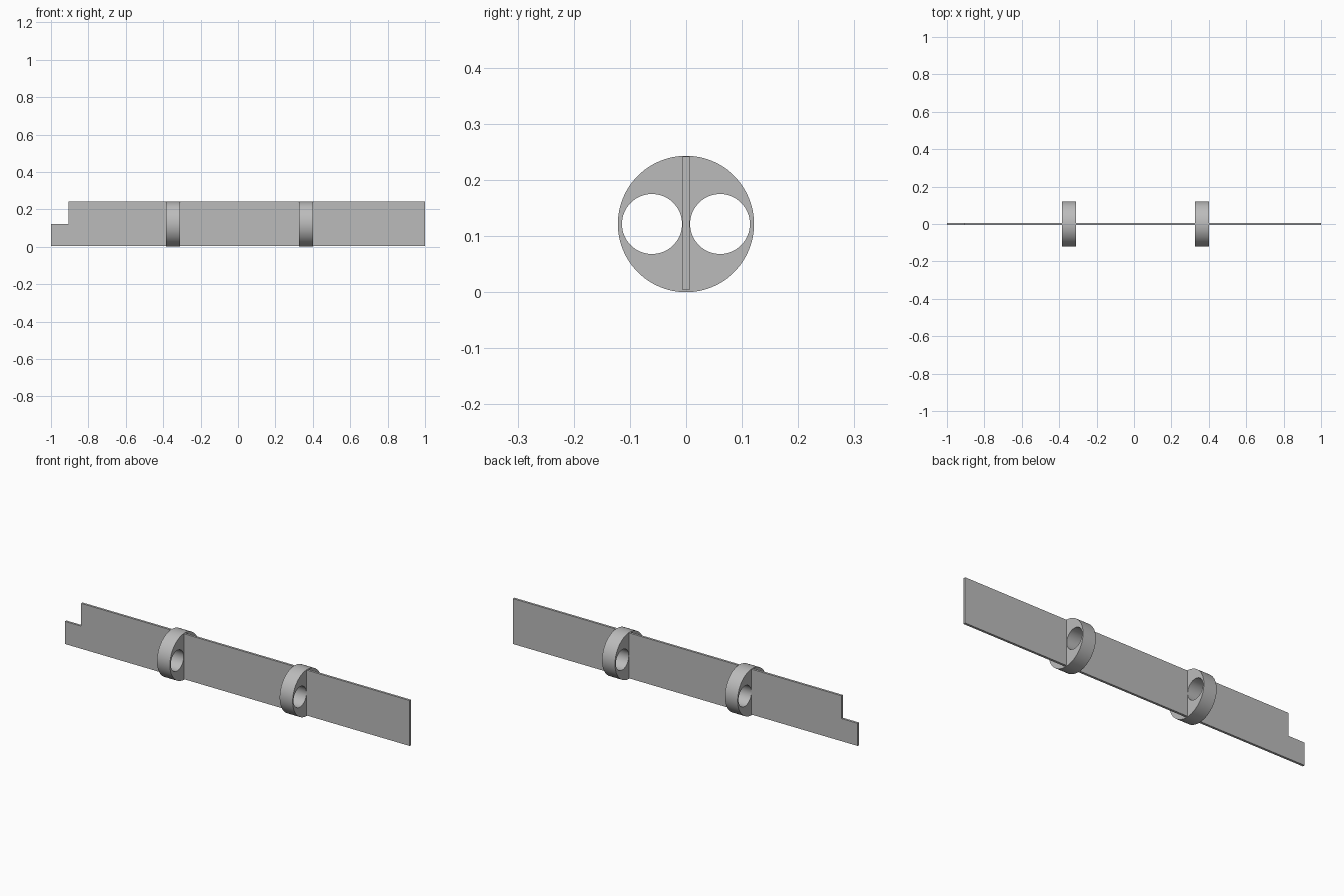
import bpy, bmesh, math
from mathutils import Vector

if "Cube" in bpy.data.objects:
    bpy.data.objects.remove(bpy.data.objects["Cube"])

R = 0.1215          # collar radius, also the axis height
grey = bpy.data.materials.new("mid grey")
grey.diffuse_color = (0.5, 0.5, 0.5, 1)
grey.use_nodes = True
grey.node_tree.nodes["Principled BSDF"].inputs["Base Color"].default_value = grey.diffuse_color


def loop(bm, pts):
    verts = [bm.verts.new(p) for p in pts]
    return [bm.edges.new((verts[i - 1], v)) for i, v in enumerate(verts)]


def circle(x, y, r, n):
    return [(x, y + r * math.cos(2 * math.pi * i / n),
             R + r * math.sin(2 * math.pi * i / n)) for i in range(n)]


def extruded(name, loops, offset, smooth=False):
    """Fill the closed outlines (inner ones become holes) and extrude them."""
    bm = bmesh.new()
    edges = [e for pts in loops for e in loop(bm, pts)]
    if len(loops) == 1:
        bmesh.ops.contextual_create(bm, geom=edges)
    else:
        bmesh.ops.triangle_fill(bm, edges=edges, use_beauty=True)
    ext = bmesh.ops.extrude_face_region(bm, geom=bm.faces[:], use_keep_orig=True)
    moved = [g for g in ext["geom"] if isinstance(g, bmesh.types.BMVert)]
    bmesh.ops.translate(bm, verts=moved, vec=Vector(offset))
    bmesh.ops.recalc_face_normals(bm, faces=bm.faces[:])
    mesh = bpy.data.meshes.new(name)
    bm.to_mesh(mesh)
    bm.free()
    mesh.materials.append(grey)
    obj = bpy.data.objects.new(name, mesh)
    bpy.context.collection.objects.link(obj)
    if smooth:
        bpy.ops.object.select_all(action='DESELECT')
        obj.select_set(True)
        bpy.context.view_layer.objects.active = obj
        bpy.ops.object.shade_smooth_by_angle(angle=math.radians(30))
    return obj


# Long thin plate with a notch at the upper left corner
t, z0, z1 = 0.006, 0.0035, 0.2415
outline = [(-1, z0), (1, z0), (1, z1), (-0.906, z1), (-0.906, 0.122), (-1, 0.122)]
extruded("notched_plate", [[(x, -t, z) for x, z in outline]], (0, 2 * t, 0))

# Two round collars, each with a hole on either side of the plate
for name, x in (("left_collar", -0.385), ("right_collar", 0.327)):
    loops = [circle(x, 0, R, 96)] + [circle(x, s * 0.0607, 0.0535, 64) for s in (-1, 1)]
    extruded(name, loops, (0.075, 0, 0), smooth=True)
